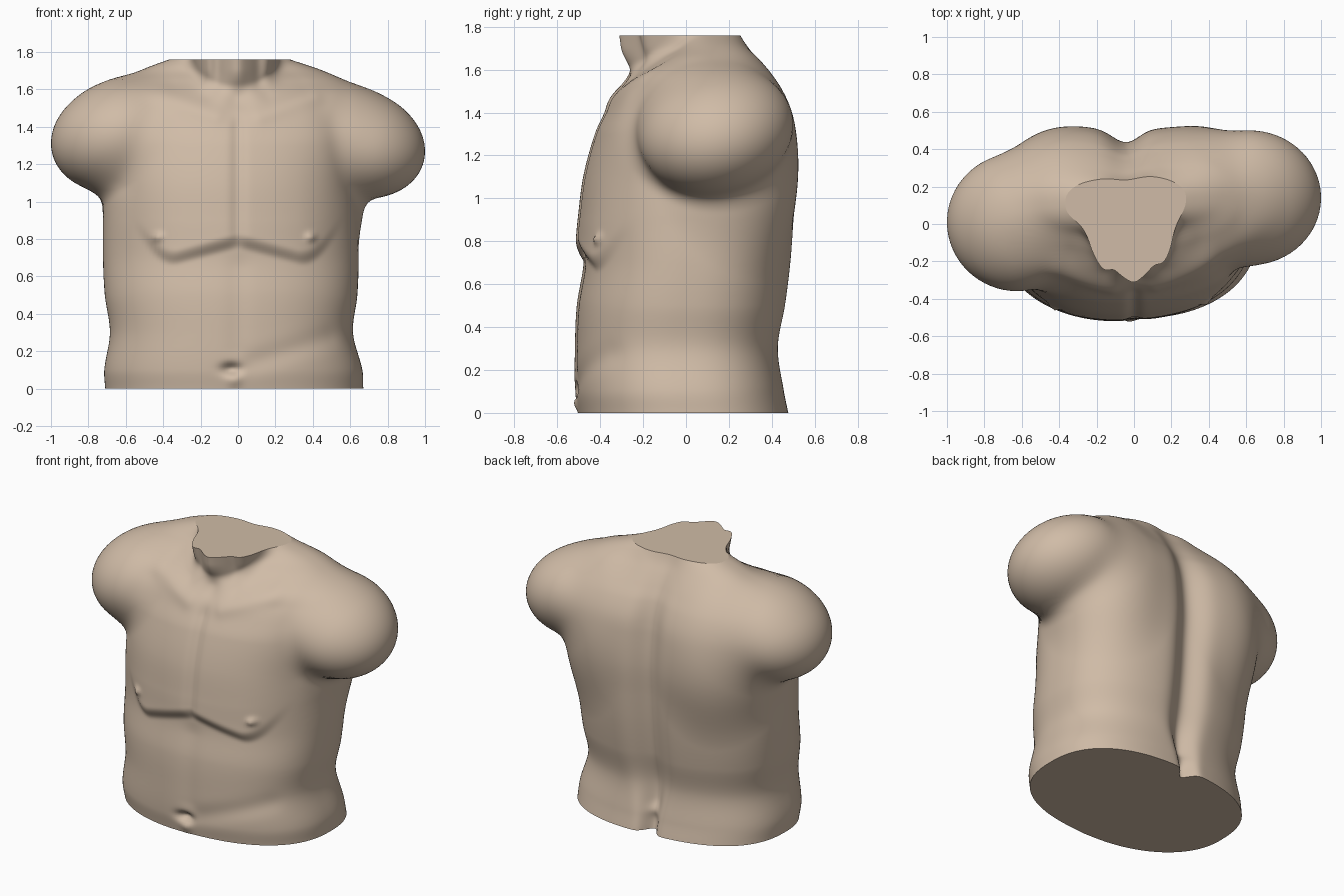
import bpy, bmesh, math

if "Cube" in bpy.data.objects:
    bpy.data.objects.remove(bpy.data.objects["Cube"])

TOP, RINGS, SIDES = 1.76, 147, 200

# Trunk outline by height: z, left x, right x, front y, back y
TRUNK = [
    (0.00, -.710, .670, -.500, .475), (0.10, -.715, .665, -.515, .455),
    (0.30, -.685, .615, -.515, .430), (0.50, -.712, .638, -.506, .465),
    (0.70, -.722, .645, -.474, .490), (0.90, -.722, .638, -.475, .505),
    (1.10, -.720, .635, -.462, .515), (1.30, -.720, .670, -.415, .500),
    (1.40, -.735, .690, -.370, .480), (1.50, -.735, .680, -.315, .435),
    (1.58, -.700, .650, -.245, .380), (1.65, -.610, .550, -.140, .330),
    (1.70, -.510, .420, -.065, .295), (1.76, -.360, .275, -.030, .258),
]

# Rounded masses: centre, radii, droop outward, rise toward the back, blend
MASSES = [
    ((-.62, .01, 1.35), (.38, .37, .30), .10, .0, .10),     # left arm stump
    ((.62, .14, 1.315), (.38, .36, .295), .12, .08, .08),   # right arm stump
    ((-.37, .19, 1.18), (.33, .32, .48), .0, .0, .11),      # left shoulder blade
    ((.36, .19, 1.16), (.32, .32, .50), .0, .0, .10),       # right shoulder blade
]


def outline(z):
    """Smooth interpolation of the trunk table."""
    i = 0
    while i < len(TRUNK) - 2 and z > TRUNK[i + 1][0]:
        i += 1
    a, b = TRUNK[i], TRUNK[i + 1]
    p, n = TRUNK[max(i - 1, 0)], TRUNK[min(i + 2, len(TRUNK) - 1)]
    h = b[0] - a[0]
    t = (z - a[0]) / h
    res = []
    for c in range(1, 5):
        ma = (b[c] - p[c]) / (b[0] - p[0]) * h
        mb = (n[c] - a[c]) / (n[0] - a[0]) * h
        res.append((2*t**3 - 3*t*t + 1) * a[c] + (t**3 - 2*t*t + t) * ma
                   + (3*t*t - 2*t**3) * b[c] + (t**3 - t*t) * mb)
    return res


def blend(a, b, k):
    h = max(k - abs(a - b), 0) / k
    return min(a, b) - h * h * k / 4


def bump(t, w):
    return math.exp(-(t / w) ** 2)


def step(t):
    t = min(max(t, 0), 1)
    return t * t * (3 - 2 * t)


def stroke(x, z, x1, z1, x2, z2, w):
    """Soft line between two points on the front or back."""
    dx, dz = x2 - x1, z2 - z1
    t = min(max(((x - x1) * dx + (z - z1) * dz) / (dx*dx + dz*dz), 0), 1)
    return bump(math.hypot(x - x1 - t * dx, z - z1 - t * dz), w)


def section(z):
    """Returns the implicit shape of the horizontal slice at z."""
    l, r, f, b = outline(z)
    cx, ax, cy, ay = (l + r) / 2, (r - l) / 2, (f + b) / 2, (b - f) / 2
    size = min(ax, ay)
    t = max((z - 1.6) / .16, -1)
    nx, ny = .19 + .04 * t, .228 + .022 * t
    masses = [m for m in MASSES if abs(z - m[0][2]) < m[1][2] + .2]

    def field(x, y):
        u, v = x - cx, y - .05 * x - cy
        # Squareness per quadrant: the front left corner is the roundest
        if v < 0:
            n = 2.1 if u < 0 else 2.45
        else:
            n = 2.6 if u < 0 else 2.4
        q = ((abs(u) / ax) ** n + (abs(v) / ay) ** n) ** (1 / n)
        d = (q - 1) * size
        for c, s, droop, rise, k in masses:
            zc = c[2] - droop * max(abs(x) - .62, 0) + rise * (y - c[1])
            e = math.sqrt(((x - c[0]) / s[0]) ** 2 + ((y - c[1]) / s[1]) ** 2
                          + ((z - zc) / s[2]) ** 2)
            d = blend(d, (e - 1) * s[1], k)
        if z > 1.35:
            e = math.hypot((x + .02) / nx, (y + .02) / ny)
            d = blend(d, (e - 1) * nx, .08)
        return d
    return field


def front_relief(x, z):
    ax = abs(x)
    # Pectorals with a rounded lower edge
    edge = -blend(.27 * ax - .79, -.69 - 1.3 * (ax - .40), .12)
    above = z - edge
    d = .042 * step(above / .09 + .5) * math.exp(-max(above, 0) / .3) * (1 - step((ax - .32) / .26))
    # Breastbone groove and belly midline
    d -= .017 * bump(x, .035) * step((z - .74) / .1) * step((1.5 - z) / .12)
    d -= .007 * bump(x, .06) * step((.74 - z) / .1) * step((z - .12) / .1)
    # Nipples
    for nx in (-.43, .39):
        d += .024 * bump(math.hypot(x - nx, z - .81), .024)
    # Navel
    d -= .045 * bump(math.hypot((x + .035) / 1.7, z - .105), .03)
    d += .014 * bump(math.hypot(x + .02, z - .045), .035)
    # Hip fold on one side
    d -= .011 * stroke(x, z, .08, .14, .48, .27, .06)
    # Collarbones and grooves between chest and arms
    for s in (-1, 1):
        d += .012 * stroke(x, z, s * .12, 1.46, s * .40, 1.57, .05)
        d -= .012 * stroke(x, z, s * .17, 1.57, s * .34, 1.62, .05)
        d -= .010 * stroke(x, z, s * .46, 1.50, s * .62, 1.1, .07)
    # Throat and neck cords
    d -= .02 * bump(math.hypot(x, z - 1.54), .06)
    up = step((z - 1.55) / .16)
    d += up * (.04 * bump(x, .06) + .025 * bump(ax - .17, .045) - .012 * bump(ax - .11, .03))
    return d


def back_relief(x, z):
    # Spine furrow, tightening toward the base
    low = 1 - step(z / .5)
    depth = .075 + .015 * low - .045 * step((z - 1.35) / .35)
    d = -depth * bump(x + .04, .10 - .05 * low)
    d += .02 * bump(math.hypot(x + .04, z - .12), .04)
    return d


# Torso: find the outer radius of every slice, then add muscle relief
bm = bmesh.new()
rings = []
AXIS_Y = .06
for i in range(RINGS + 1):
    z = TOP * i / RINGS
    field = section(z)
    ring = []
    for j in range(SIDES):
        a = 2 * math.pi * j / SIDES
        ca, sa = math.cos(a), math.sin(a)
        hi = 1.1
        lo = hi - .06
        while lo > .06 and field(lo * ca, AXIS_Y + lo * sa) > 0:
            hi, lo = lo, lo - .06
        for _ in range(9):
            m = (lo + hi) / 2
            if field(m * ca, AXIS_Y + m * sa) < 0:
                lo = m
            else:
                hi = m
        x, y = lo * ca, AXIS_Y + lo * sa
        if sa < 0:
            y -= front_relief(x, z) * step((AXIS_Y - y) / .15)
        else:
            y += back_relief(x, z) * step((y - AXIS_Y) / .15)
        ring.append(bm.verts.new((x, y, z)))
    rings.append(ring)

for lower, upper in zip(rings, rings[1:]):
    for j in range(SIDES):
        k = (j + 1) % SIDES
        bm.faces.new((lower[j], lower[k], upper[k], upper[j])).smooth = True

# Flat cuts at the waist and neck
bm.faces.new(list(reversed(rings[0])))
bm.faces.new(rings[-1])

mesh = bpy.data.meshes.new("torso")
bm.to_mesh(mesh)
bm.free()
clay = bpy.data.materials.new("clay")
clay.diffuse_color = (.63, .50, .385, 1)
clay.use_nodes = True
clay.node_tree.nodes["Principled BSDF"].inputs["Base Color"].default_value = clay.diffuse_color
mesh.materials.append(clay)
torso = bpy.data.objects.new("torso", mesh)
bpy.context.collection.objects.link(torso)
